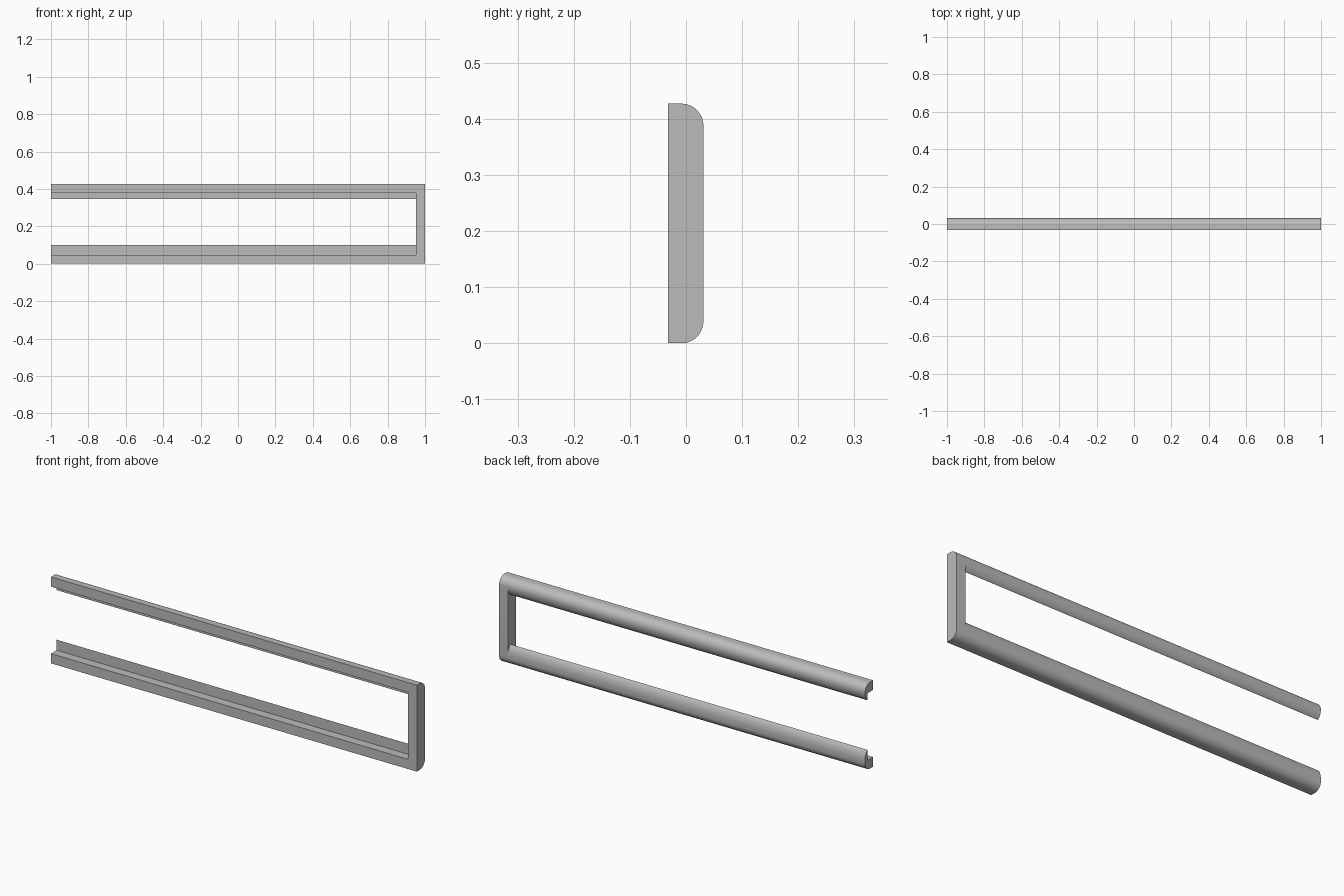
import bpy
import bmesh
from math import sin, cos, pi, radians

cube = bpy.data.objects.get("Cube")
if cube:
    bpy.data.objects.remove(cube)

HEIGHT, FRONT, BACK = 0.427, -0.032, 0.031
RADIUS = 0.039          # rounded rear corners
WALL = 0.048            # frame thickness seen from the front
LIP = 0.012             # front plane of the rear lip
POST_X = 0.952
CENTRE_Y = BACK - RADIUS

grey = bpy.data.materials.new("satin grey")
grey.use_nodes = True
colour = (0.5, 0.5, 0.5, 1)
grey.diffuse_color = colour
grey.node_tree.nodes["Principled BSDF"].inputs["Base Color"].default_value = colour


def arc(z, rz, start, end, steps=12):
    """Elliptical arc in the YZ plane, angles measured from +y."""
    angles = [start + (end - start) * i / steps for i in range(steps + 1)]
    return [(CENTRE_Y + RADIUS * cos(a), z + rz * sin(a)) for a in angles]


def extrude(name, profile, x0, x1):
    """Solid prism along x from a YZ profile."""
    bm = bmesh.new()
    face = bm.faces.new([bm.verts.new((x0, y, z)) for y, z in profile])
    result = bmesh.ops.extrude_face_region(bm, geom=[face])
    moved = [v for v in result["geom"] if isinstance(v, bmesh.types.BMVert)]
    bmesh.ops.translate(bm, verts=moved, vec=(x1 - x0, 0, 0))
    bmesh.ops.recalc_face_normals(bm, faces=bm.faces)
    mesh = bpy.data.meshes.new(name)
    bm.to_mesh(mesh)
    bm.free()
    mesh.materials.append(grey)
    obj = bpy.data.objects.new(name, mesh)
    bpy.context.collection.objects.link(obj)
    bpy.ops.object.select_all(action="DESELECT")
    obj.select_set(True)
    bpy.context.view_layer.objects.active = obj
    bpy.ops.object.shade_smooth_by_angle(angle=radians(30))
    return obj


def rail_profile(lip_height, straight):
    """Rounded rail with a front rebate and a thin rear lip, outer edge at z = 0."""
    tip = pi / 2 - 0.54
    z = RADIUS + straight
    rz = (lip_height - z) / sin(tip)
    return ([(LIP, WALL), (FRONT, WALL), (FRONT, 0)]
            + arc(RADIUS, RADIUS, -pi / 2, 0)
            + arc(z, rz, 0, tip)[0 if straight else 1:])


# Lower and upper rails
extrude("lower_rail", rail_profile(0.1, 0.012), -1, POST_X)
upper = [(y, HEIGHT - z) for y, z in rail_profile(0.082, 0)]
extrude("upper_rail", upper, -1, POST_X)

# End post with rounded rear corners
post = ([(FRONT, HEIGHT), (FRONT, 0)]
        + arc(RADIUS, RADIUS, -pi / 2, 0)
        + arc(HEIGHT - RADIUS, RADIUS, 0, pi / 2))
extrude("end_post", post, POST_X, 1)
